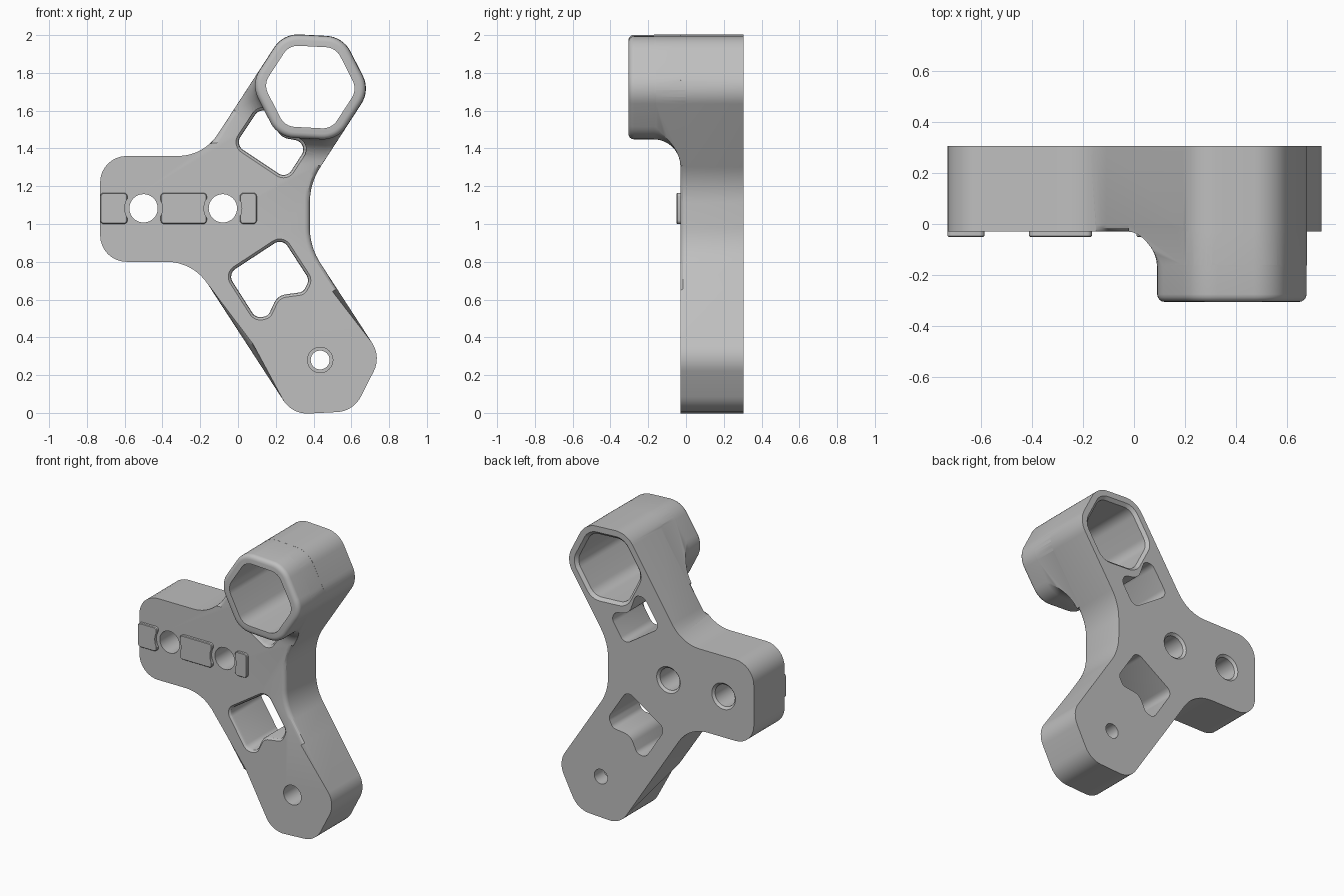
import bpy, bmesh, math
from mathutils import Vector

if "Cube" in bpy.data.objects:
    bpy.data.objects.remove(bpy.data.objects["Cube"], do_unlink=True)

BACK, FRONT, BOSS_FRONT = 0.305, -0.03, -0.305
grey = bpy.data.materials.new("plain grey")
grey.use_nodes = True
grey.diffuse_color = (0.52, 0.52, 0.52, 1)
grey.node_tree.nodes["Principled BSDF"].inputs["Base Color"].default_value = grey.diffuse_color


def rounded(corners, radius=0.05, steps=8):
    """Closed outline with arcs in place of corners; a corner may carry its own radius."""
    out, n = [], len(corners)
    for i, c in enumerate(corners):
        p = Vector(c[:2])
        r = c[2] if len(c) > 2 else radius
        a = (Vector(corners[i - 1][:2]) - p).normalized()
        b = (Vector(corners[(i + 1) % n][:2]) - p).normalized()
        half = a.angle(b) / 2
        if r == 0 or half > 1.55:
            out.append(p)
            continue
        mid = p + (a + b).normalized() * (r / math.sin(half))
        s = p + a * (r / math.tan(half)) - mid
        e = p + b * (r / math.tan(half)) - mid
        turn = math.pi - 2 * half
        for k in range(steps + 1):
            t = k / steps
            out.append(mid + (s * math.sin((1 - t) * turn) + e * math.sin(t * turn)) / math.sin(turn))
    return out


def hexagon(cx, cz, apothem, start):
    r = apothem / math.cos(math.pi / 6)
    angles = [math.radians(start + 60 * i) for i in range(6)]
    return [(cx + r * math.cos(a), cz + r * math.sin(a)) for a in angles]


def circle(cx, cz, r, n=40):
    return [Vector((cx + r * math.cos(i * math.tau / n), cz + r * math.sin(i * math.tau / n)))
            for i in range(n)]


def grow(pts, d):
    """Move an outline outward by d."""
    n = len(pts)
    area = sum(pts[i - 1].x * pts[i].y - pts[i].x * pts[i - 1].y for i in range(n))
    sign = 1 if area > 0 else -1
    out = []
    for i, p in enumerate(pts):
        u = (p - pts[i - 1]).normalized()
        v = (pts[(i + 1) % n] - p).normalized()
        m = (u + v).normalized()
        out.append(p + Vector((m.y, -m.x)) * (sign * d / max(0.5, m.dot(u))))
    return out


def loft(name, outline, rings, bevel_rule=None):
    """Solid along y from rings of (outline offset, y)."""
    bm = bmesh.new()
    loops = [[bm.verts.new((p.x, y, p.y)) for p in grow(outline, d)] for d, y in rings]
    n = len(outline)
    for lo, hi in zip(loops, loops[1:]):
        for i in range(n):
            bm.faces.new((lo[i - 1], lo[i], hi[i], hi[i - 1]))
    bm.faces.new(loops[0])
    bm.faces.new(loops[-1])
    bmesh.ops.recalc_face_normals(bm, faces=bm.faces)
    if bevel_rule:
        edges = [e for e in bm.edges if bevel_rule((e.verts[0].co + e.verts[1].co) / 2)
                 and all(v.co.y < FRONT + 0.001 for v in e.verts)]
        bmesh.ops.bevel(bm, geom=edges, offset=0.028, segments=3, profile=0.5, affect='EDGES')
    mesh = bpy.data.meshes.new(name)
    bm.to_mesh(mesh)
    bm.free()
    mesh.materials.append(grey)
    ob = bpy.data.objects.new(name, mesh)
    bpy.context.scene.collection.objects.link(ob)
    return ob


def combine(ob, other, operation):
    """Apply a boolean and remove the helper."""
    mod = ob.modifiers.new("cut", 'BOOLEAN')
    mod.object, mod.operation, mod.solver = other, operation, 'EXACT'
    bpy.context.view_layer.update()
    new = bpy.data.meshes.new_from_object(ob.evaluated_get(bpy.context.evaluated_depsgraph_get()))
    ob.modifiers.clear()
    ob.data = new
    bpy.data.objects.remove(other, do_unlink=True)


# Three-armed plate outline, from the two hexagonal arm ends
top = hexagon(0.383, 1.725, 0.275, -3)
foot = hexagon(0.435, 0.28, 0.28, 3)
down = Vector((-0.5446, 0.8387)) * 0.43
step_right = Vector(foot[0]) + down
step_left = Vector(foot[4]) + down
corners = [(*foot[4], 0.15), (*foot[5], 0.15), (*foot[0], 0.15), (*step_right, 0),
           (0.38, 0.879, 0.35), (0.38, 1.215, 0.35),
           (*top[0], 0.15), (*top[1], 0.15), (*top[2], 0.15),
           (-0.182, 1.36, 0.25), (-0.73, 1.36, 0.14), (-0.73, 0.80, 0.14),
           (-0.237, 0.80, 0.26), (*step_left, 0)]
outline = rounded(corners)


def web_edge(c):
    return 0.36 < c.z < 1.75 and c.x > -0.16 and not (c.x > 0.53 and c.z < 0.66)


plate = loft("bracket_body", outline, [(0, FRONT), (0, BACK)], web_edge)

# Hexagonal socket with rounded rim and a flared foot kept inside the arm
socket_shape = grow(rounded(top, 0.15), -0.0015)
rim = [(-0.03 * (1 - math.sin(a)), BOSS_FRONT + 0.03 * (1 - math.cos(a)))
       for a in (i * math.pi / 8 for i in range(5))]
flare = [(0.14 * (1 - math.cos(a)), FRONT - 0.14 + 0.14 * math.sin(a))
         for a in (i * math.pi / 16 for i in range(9))]
socket = loft("hex_socket", socket_shape, rim + flare + [(0.14, 0.1)])
combine(socket, loft("arm_limit", outline, [(-0.0005, -0.5), (-0.0005, 0.5)]), 'INTERSECT')
combine(plate, socket, 'UNION')

# Hexagonal bore, chamfered at the back
bore = rounded(hexagon(0.383, 1.725, 0.215, -3), 0.09)
combine(plate, loft("bore_cutter", bore,
                    [(0, -0.5), (0, BACK - 0.02), (0.02, BACK), (0.02, 0.4)]), 'DIFFERENCE')

# Weight-saving windows beside the socket and the foot
upper_window = [(-0.015, 1.42), (0.255, 1.24), (0.378, 1.43), (0.22, 1.46, 0.08),
                (0.17, 1.60, 0.04), (0.105, 1.60, 0.05)]
lower_window = [(-0.055, 0.735), (0.095, 0.50), (0.16, 0.515, 0.04), (0.21, 0.622, 0.08),
                (0.345, 0.64, 0.04), (0.378, 0.705), (0.235, 0.925)]
for shape in (upper_window, lower_window):
    combine(plate, loft("window_cutter", rounded(shape),
                        [(0.015, -0.2), (0.015, FRONT), (0.004, FRONT + 0.01),
                         (0, FRONT + 0.025), (0, 0.4)]), 'DIFFERENCE')

# Bolt holes, countersunk at the back, and the counterbored foot hole
for x in (-0.5, -0.08):
    combine(plate, loft("hole_cutter", circle(x, 1.083, 0.075),
                        [(0, -0.2), (0, BACK - 0.015), (0.015, BACK), (0.015, 0.4)]), 'DIFFERENCE')
combine(plate, loft("foot_hole_cutter", circle(0.435, 0.28, 0.05),
                    [(0.017, -0.2), (0.017, 0.2), (0, 0.2001), (0, 0.4)]), 'DIFFERENCE')

# Raised locating pads, hollowed around the bolt holes
parts = [plate]
for name, x0, x1 in (("outer_pad", -0.73, -0.585), ("middle_pad", -0.41, -0.165),
                     ("inner_pad", 0.01, 0.1)):
    shape = rounded([(x0, 1.0), (x1, 1.0), (x1, 1.165), (x0, 1.165)], 0.02, 4)
    pad = loft(name, shape, [(-0.004, -0.05), (0, -0.046), (0, FRONT + 0.004)])
    for x in (-0.5, -0.08):
        combine(pad, loft("pad_cutter", circle(x, 1.083, 0.1), [(0, -0.2), (0, 0.2)]), 'DIFFERENCE')
    parts.append(pad)

# Smooth shading with crisp edges
bpy.ops.object.select_all(action='DESELECT')
for ob in parts:
    ob.select_set(True)
bpy.context.view_layer.objects.active = plate
bpy.ops.object.shade_smooth_by_angle(angle=math.radians(30))
